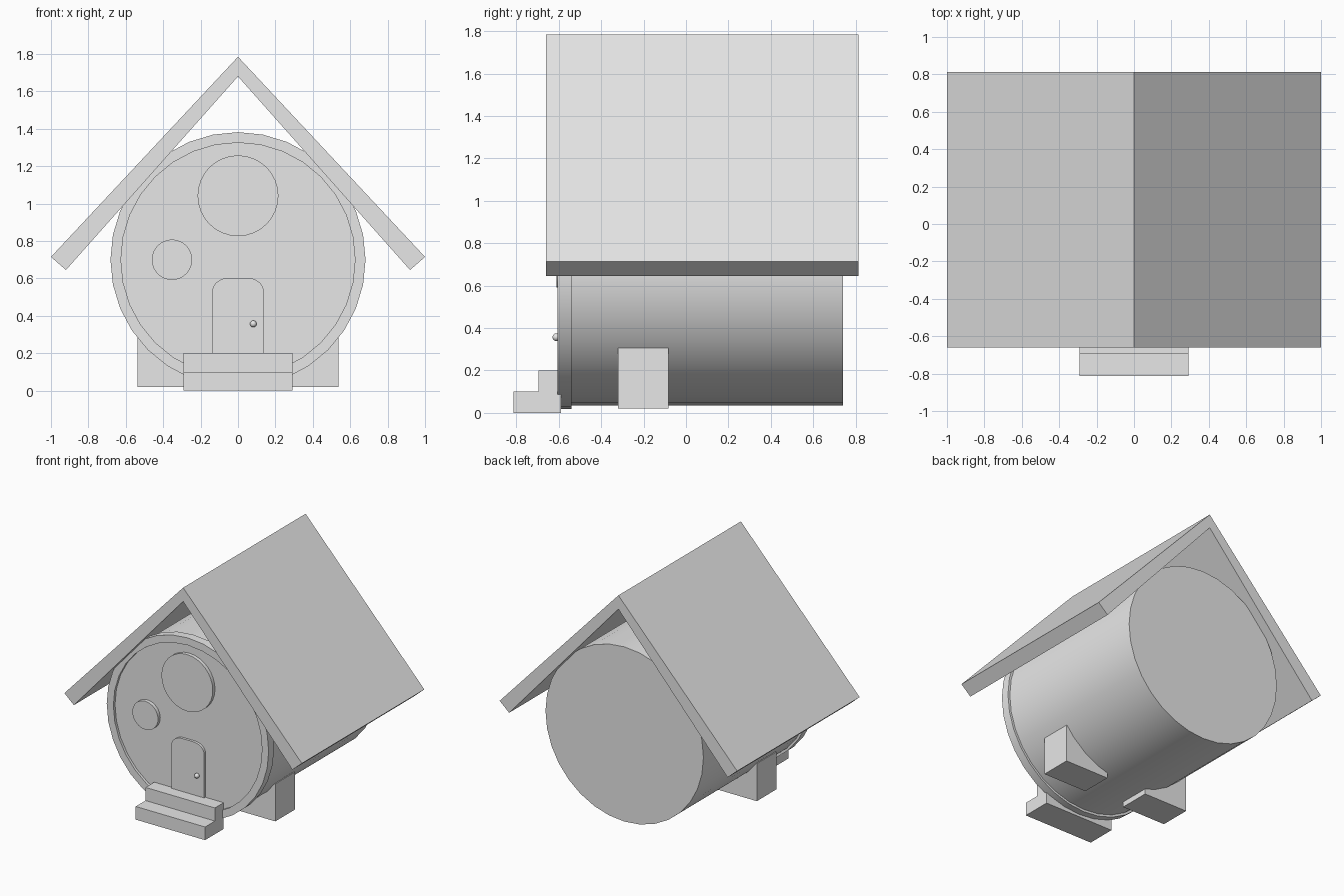
import bpy, bmesh, math

if "Cube" in bpy.data.objects:
    bpy.data.objects.remove(bpy.data.objects["Cube"])

grey = bpy.data.materials.new("plain grey")
grey.diffuse_color = (0.8, 0.8, 0.8, 1)
grey.use_nodes = True
grey.node_tree.nodes["Principled BSDF"].inputs["Base Color"].default_value = grey.diffuse_color

CZ = 0.70      # height of the barrel axis
PANEL = -0.585  # y of the recessed front panel


def prism(name, outline, y0, y1, smooth=False):
    """Extrude an (x, z) outline from y0 to y1."""
    bm = bmesh.new()
    face = bm.faces.new([bm.verts.new((x, y0, z)) for x, z in outline])
    out = bmesh.ops.extrude_face_region(bm, geom=[face])
    moved = [g for g in out["geom"] if isinstance(g, bmesh.types.BMVert)]
    bmesh.ops.translate(bm, verts=moved, vec=(0, y1 - y0, 0))
    return finish(name, bm, smooth)


def finish(name, bm, smooth=False):
    bmesh.ops.recalc_face_normals(bm, faces=bm.faces)
    mesh = bpy.data.meshes.new(name)
    bm.to_mesh(mesh)
    bm.free()
    mesh.materials.append(grey)
    ob = bpy.data.objects.new(name, mesh)
    bpy.context.collection.objects.link(ob)
    if smooth:
        bpy.ops.object.select_all(action='DESELECT')
        ob.select_set(True)
        bpy.context.view_layer.objects.active = ob
        bpy.ops.object.shade_smooth_by_angle(angle=math.radians(30))
    return ob


def circle(cx, cz, r, n=32):
    return [(cx + r * math.sin(2 * math.pi * i / n),
             cz + r * math.cos(2 * math.pi * i / n)) for i in range(n)]


def box(name, x0, x1, y0, y1, z0, z1):
    return prism(name, [(x0, z0), (x1, z0), (x1, z1), (x0, z1)], y0, y1)


# Barrel body, with its front end closing the rim as a recessed panel
prism("barrel_body", circle(0, CZ, 0.665), -0.55, 0.74, True)
prism("front_panel", circle(0, CZ, 0.64), PANEL, -0.54)

# Raised ring around the front
bm = bmesh.new()
loops = []
for r, y in ((0.682, -0.605), (0.682, -0.54), (0.626, -0.54), (0.626, -0.605)):
    loops.append([bm.verts.new((x, y, z)) for x, z in circle(0, CZ, r)])
for k in range(4):
    a, b = loops[k], loops[(k + 1) % 4]
    for i in range(32):
        j = (i + 1) % 32
        bm.faces.new((a[i], a[j], b[j], b[i]))
finish("front_rim", bm, True)

# Gabled roof, one folded slab
prism("roof", [(0, 1.785), (1, 0.715), (0.92, 0.645), (0, 1.68),
               (-0.92, 0.645), (-1, 0.715)], -0.66, 0.813)

# Round windows
prism("upper_window", circle(0, 1.042, 0.216), -0.612, PANEL + 0.01, True)
prism("side_window", circle(-0.353, 0.70, 0.108), -0.612, PANEL + 0.01, True)

# Door with rounded upper corners
arc = [(0.047 + 0.09 * math.cos(t), 0.533 + 0.07 * math.sin(t))
       for t in (math.pi / 2 * i / 8 for i in range(9))]
outline = [(-0.137, 0.15), (0.137, 0.15)] + arc + [(-x, z) for x, z in reversed(arc)]
prism("door", outline, -0.604, PANEL + 0.01, True)

# Door knob
bm = bmesh.new()
bmesh.ops.create_uvsphere(bm, u_segments=16, v_segments=10, radius=0.018)
bmesh.ops.translate(bm, verts=bm.verts, vec=(0.082, -0.612, 0.357))
finish("door_knob", bm, True)

# Entrance steps: side profile extruded across x
bm = bmesh.new()
profile = [(-0.813, 0), (-0.59, 0), (-0.59, 0.2), (-0.695, 0.2),
           (-0.695, 0.1), (-0.813, 0.1)]
left = [bm.verts.new((-0.292, y, z)) for y, z in profile]
right = [bm.verts.new((0.292, y, z)) for y, z in profile]
bm.faces.new(left)
bm.faces.new(right)
for i in range(6):
    j = (i + 1) % 6
    bm.faces.new((left[i], left[j], right[j], right[i]))
finish("steps", bm)

# Support blocks under the barrel
for side, s in (("left", -1), ("right", 1)):
    box(side + "_support", s * 0.17, s * 0.538, -0.32, -0.083, 0.02, 0.305)
